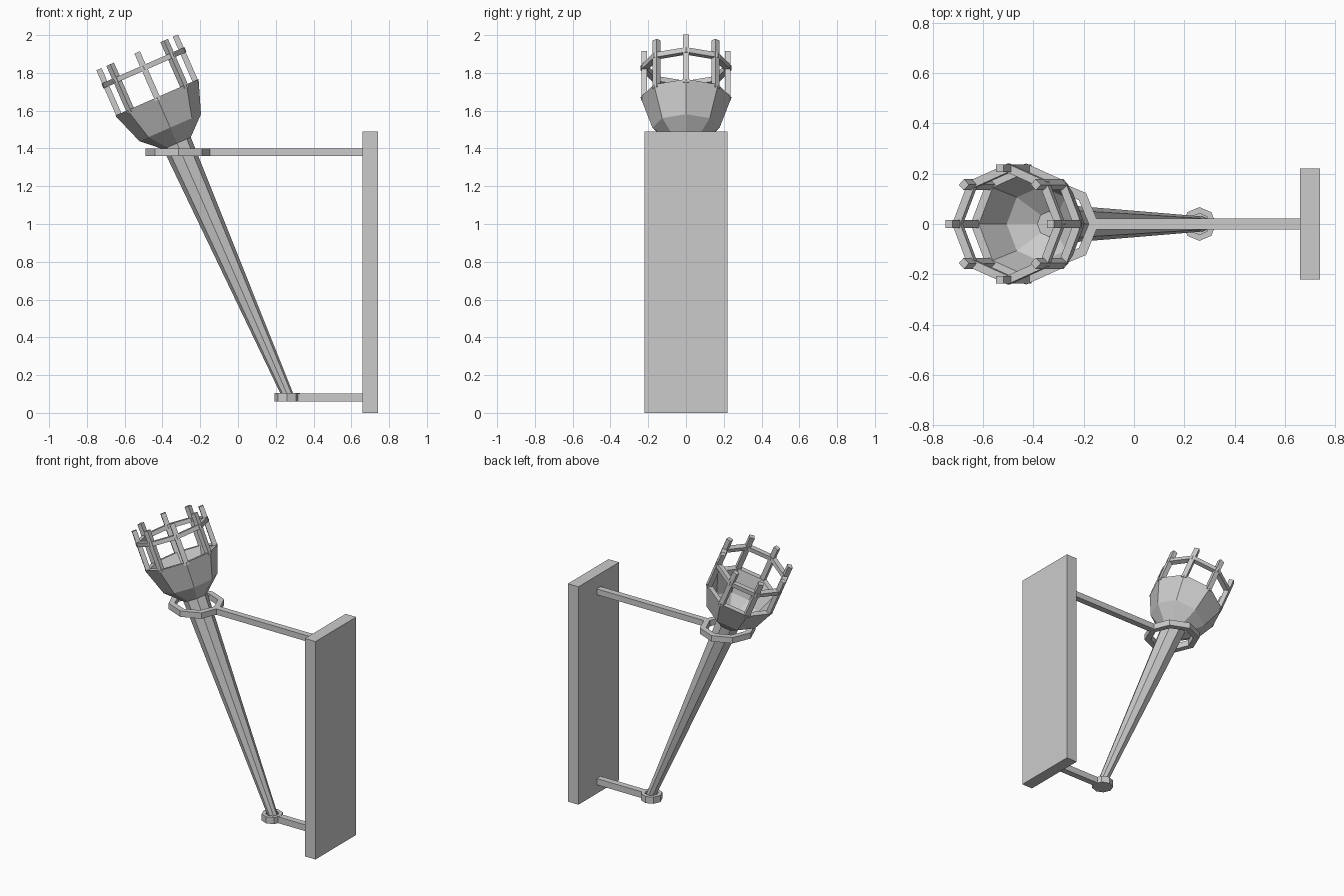
import bpy, bmesh
from math import radians, cos, sin, tau
from mathutils import Matrix

if "Cube" in bpy.data.objects:
    bpy.data.objects.remove(bpy.data.objects["Cube"])

SIDES = 8
TILT = Matrix.Translation((0.26, 0, 0.1)) @ Matrix.Rotation(radians(-23.7), 4, 'Y')


def finish(name, bm, matrix=Matrix()):
    bmesh.ops.remove_doubles(bm, verts=bm.verts, dist=1e-5)
    bmesh.ops.recalc_face_normals(bm, faces=bm.faces)
    bm.transform(matrix)
    mesh = bpy.data.meshes.new(name)
    bm.to_mesh(mesh)
    bm.free()
    ob = bpy.data.objects.new(name, mesh)
    bpy.context.collection.objects.link(ob)
    return ob


def lathe(name, profile, matrix=Matrix(), closed=False):
    """Revolve (radius, height) points into an octagonal solid."""
    bm = bmesh.new()
    pts = list(profile) + ([profile[0]] if closed else [])
    edges = []
    verts = [bm.verts.new((r, 0, h)) for r, h in pts]
    for a, b in zip(verts, verts[1:]):
        edges.append(bm.edges.new((a, b)))
    bmesh.ops.spin(bm, geom=verts + edges, axis=(0, 0, 1), cent=(0, 0, 0),
                   angle=tau, steps=SIDES)
    return finish(name, bm, matrix)


def ring(name, outer, inner, z0, z1, matrix=Matrix()):
    return lathe(name, [(outer, z0), (outer, z1), (inner, z1), (inner, z0)], matrix, True)


def add_box(bm, x, y, z, matrix=Matrix()):
    size = Matrix.Diagonal((x[1] - x[0], y[1] - y[0], z[1] - z[0], 1))
    mid = Matrix.Translation((sum(x) / 2, sum(y) / 2, sum(z) / 2))
    bmesh.ops.create_cube(bm, size=1, matrix=matrix @ mid @ size)


def box(name, x, y, z):
    bm = bmesh.new()
    add_box(bm, x, y, z)
    return finish(name, bm)


# Wall plate and the two bracket arms
box("wall_plate", (0.66, 0.74), (-0.22, 0.22), (0, 1.49))
box("upper_arm", (-0.165, 0.67), (-0.021, 0.021), (1.36, 1.4))
box("lower_arm", (0.30, 0.67), (-0.021, 0.021), (0.06, 0.103))

# Upper holding ring
ring("upper_ring", 0.175, 0.135, 1.36, 1.4, Matrix.Translation((-0.315, 0, 0)))

# Lower socket with a closed floor
lathe("lower_socket", [(0, 0.06), (0.067, 0.06), (0.067, 0.105), (0.042, 0.105),
                       (0.042, 0.07), (0, 0.07)], Matrix.Translation((0.26, 0, 0)))

# Tapered shaft
lathe("shaft", [(0, -0.03), (0.03, -0.03), (0.08, 1.465), (0, 1.465)], TILT)

# Hollow fire bowl
lathe("bowl", [(0, 1.45), (0.08, 1.45), (0.178, 1.54), (0.241, 1.715),
               (0.205, 1.715), (0.15, 1.565), (0.05, 1.49), (0, 1.49)], TILT)

# Cage hoop and upright bars
ring("cage_hoop", 0.24, 0.205, 1.872, 1.9, TILT)
bm = bmesh.new()
for i in range(SIDES):
    add_box(bm, (0.206, 0.236), (-0.016, 0.016), (1.70, 1.975),
            Matrix.Rotation(tau * i / SIDES, 4, 'Z'))
finish("cage_bars", bm, TILT)
